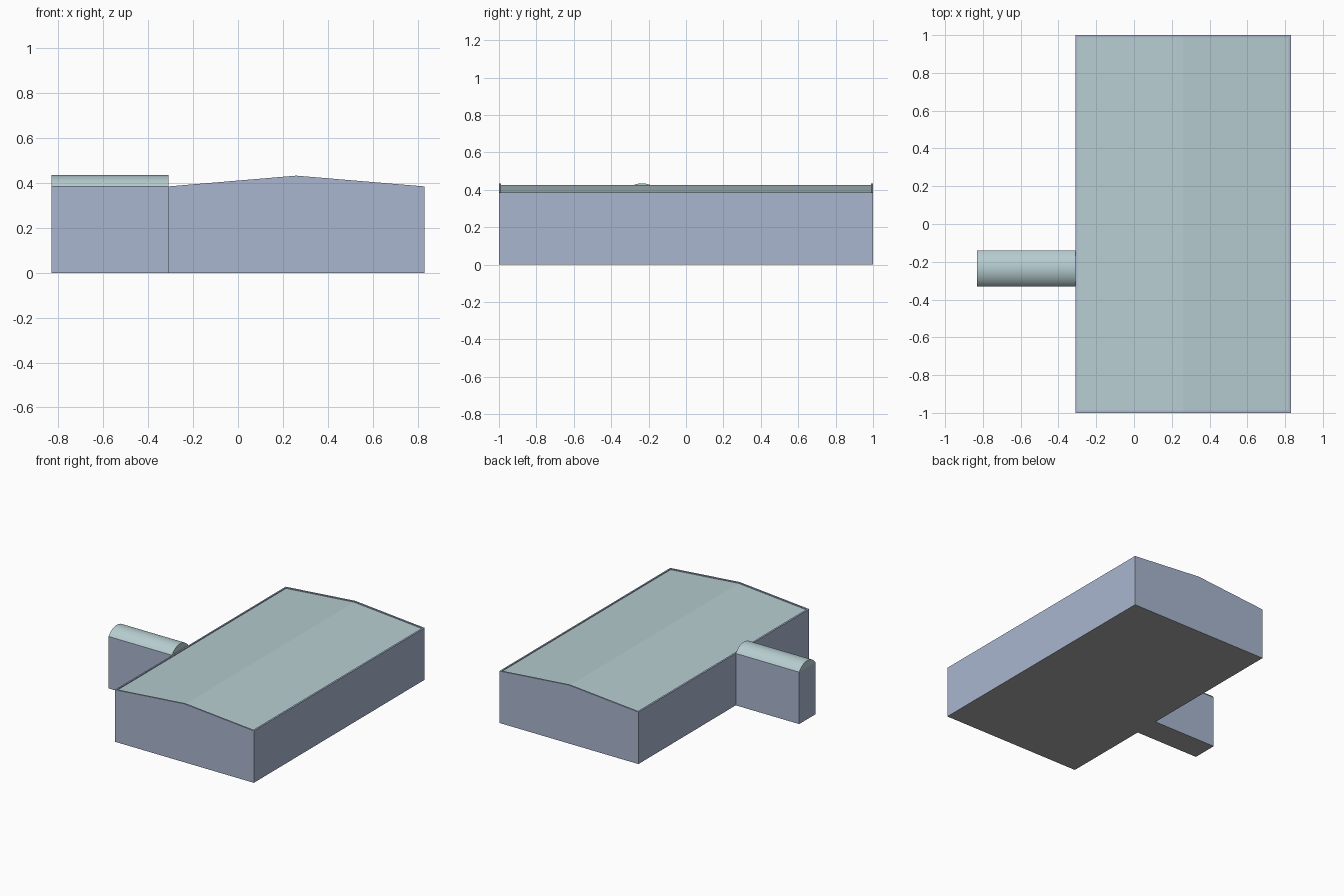
import bpy, bmesh, math

if "Cube" in bpy.data.objects:
    bpy.data.objects.remove(bpy.data.objects["Cube"])


def material(name, color):
    m = bpy.data.materials.new(name)
    m.diffuse_color = (*color, 1)
    m.use_nodes = True
    m.node_tree.nodes["Principled BSDF"].inputs["Base Color"].default_value = m.diffuse_color
    return m


WALL = material("wall_blue", (0.40, 0.47, 0.63))
ROOF = material("roof_teal", (0.47, 0.61, 0.63))
FLOOR = material("floor_grey", (0.4, 0.4, 0.4))


def prism(name, profile, axis, a, b, mats):
    """Extrude a closed 2D (side, height) profile along x or y from a to b."""
    bm = bmesh.new()
    place = (lambda s, z, t: (t, s, z)) if axis == "x" else (lambda s, z, t: (s, t, z))
    ends = [[bm.verts.new(place(s, z, t)) for s, z in profile] for t in (a, b)]
    n = len(profile)
    for loop in ends:
        bm.faces.new(loop)
    for i in range(n):
        j = (i + 1) % n
        bm.faces.new((ends[0][i], ends[0][j], ends[1][j], ends[1][i]))
    bmesh.ops.recalc_face_normals(bm, faces=bm.faces[:])
    mesh = bpy.data.meshes.new(name)
    for m in mats:
        mesh.materials.append(m)
    obj = bpy.data.objects.new(name, mesh)
    bpy.context.collection.objects.link(obj)
    return obj, bm


def finish(obj, bm, floor_slot=None):
    bm.normal_update()
    if floor_slot is not None:
        for f in bm.faces:
            if f.normal.z < -0.9:
                f.material_index = floor_slot
    bm.to_mesh(obj.data)
    bm.free()


EAVE, RIDGE = 0.385, 0.433
X0, X1, XL = -0.31, 0.83, -0.83

# Main hall with a shallow gable; roof panels sunk inside a thin wall rim
hall, bm = prism("main_hall",
                 [(X0, 0), (X1, 0), (X1, EAVE), ((X0 + X1) / 2, RIDGE), (X0, EAVE)],
                 "y", -1, 1, [WALL, ROOF, FLOOR])
bm.normal_update()
top = [f for f in bm.faces if f.normal.z > 0.9]
bmesh.ops.inset_region(bm, faces=top, thickness=0.012, use_even_offset=True)
sunk = bmesh.ops.extrude_face_region(bm, geom=top)["geom"]
bmesh.ops.translate(bm, vec=(0, 0, -0.006),
                    verts=[g for g in sunk if isinstance(g, bmesh.types.BMVert)])
for g in sunk:
    if isinstance(g, bmesh.types.BMFace):
        g.material_index = 1
bmesh.ops.delete(bm, geom=[f for f in top if f.is_valid], context="FACES")
bmesh.ops.recalc_face_normals(bm, faces=bm.faces[:])
finish(hall, bm, 2)

# Side wing walls
Y0, Y1 = -0.33, -0.14
wing, bm = prism("side_wing", [(Y0, 0), (Y1, 0), (Y1, EAVE), (Y0, EAVE)],
                 "x", XL, X0, [WALL, FLOOR])
finish(wing, bm, 1)

# Barrel roof over the wing: circular arc of given half width and rise
half, rise, steps = (Y1 - Y0) / 2, 0.05, 16
radius = (half ** 2 + rise ** 2) / (2 * rise)
span = math.asin(half / radius)
arc = []
for i in range(steps + 1):
    t = span - 2 * span * i / steps
    arc.append(((Y0 + Y1) / 2 + radius * math.sin(t),
                EAVE + rise - radius + radius * math.cos(t)))
barrel, bm = prism("wing_barrel_roof", arc, "x", XL, X0, [ROOF])
finish(barrel, bm)
bpy.context.view_layer.objects.active = barrel
barrel.select_set(True)
bpy.ops.object.shade_smooth_by_angle(angle=math.radians(30))
